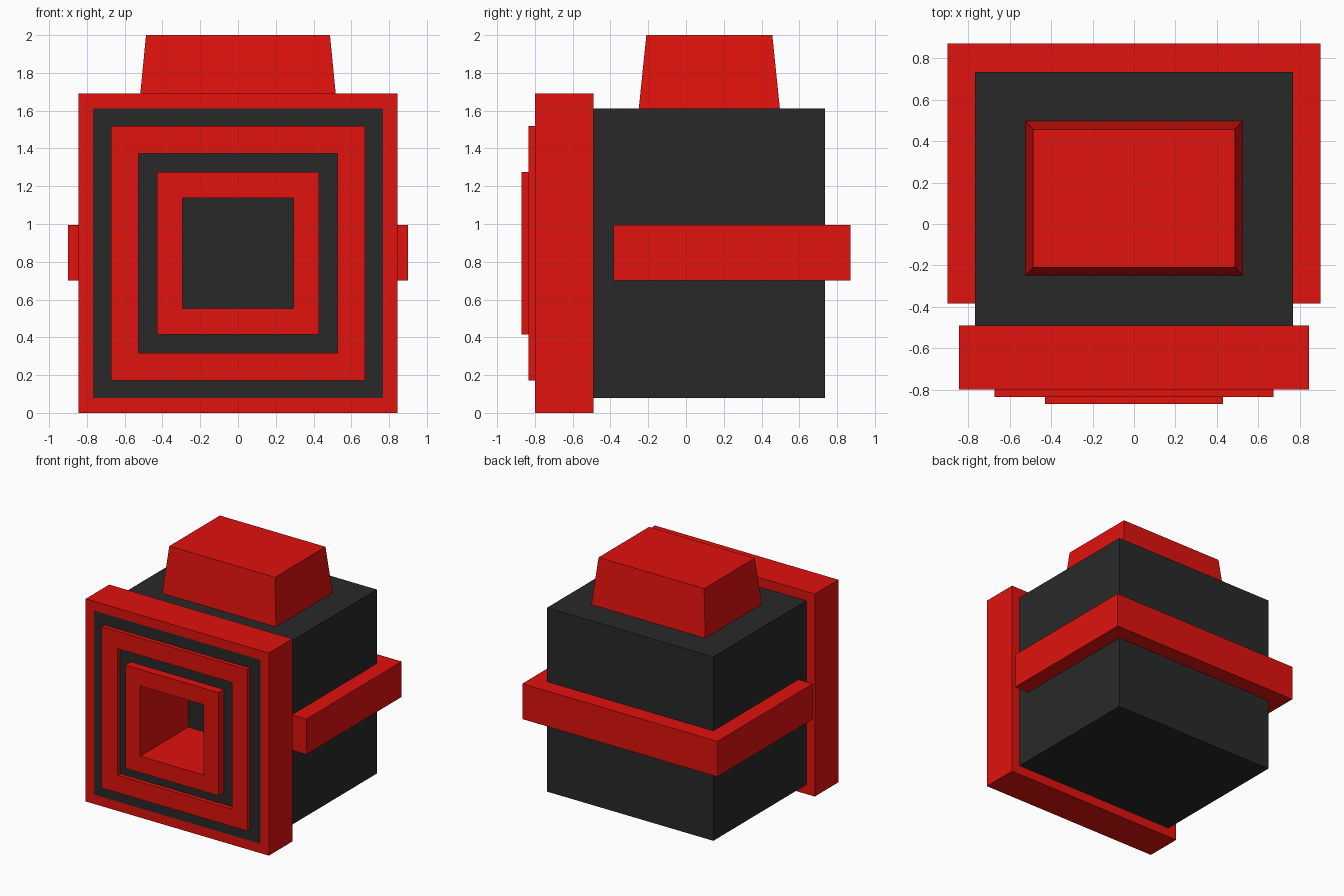
import bpy, bmesh

if "Cube" in bpy.data.objects:
    bpy.data.objects.remove(bpy.data.objects["Cube"])

ZC = 0.845  # height of the centre of the nested squares


def material(name, color):
    m = bpy.data.materials.new(name)
    m.diffuse_color = color
    m.use_nodes = True
    m.node_tree.nodes["Principled BSDF"].inputs["Base Color"].default_value = m.diffuse_color
    return m


DARK = material("dark_grey", (0.022, 0.022, 0.022, 1))
RED = material("red", (0.75, 0.006, 0.004, 1))


def loft(name, loops, mats, slots=None):
    """Skin equal-length point loops; slots gives start cap, bands, end cap materials."""
    bm = bmesh.new()
    rings = [[bm.verts.new(p) for p in loop] for loop in loops]
    slots = slots or [0] * (len(rings) + 1)
    bm.faces.new(rings[0]).material_index = slots[0]
    n = len(rings[0])
    for a, b, slot in zip(rings, rings[1:], slots[1:]):
        for i in range(n):
            j = (i + 1) % n
            bm.faces.new((a[i], a[j], b[j], b[i])).material_index = slot
    bm.faces.new(rings[-1]).material_index = slots[-1]
    bmesh.ops.recalc_face_normals(bm, faces=bm.faces)
    mesh = bpy.data.meshes.new(name)
    bm.to_mesh(mesh)
    bm.free()
    for m in mats:
        mesh.materials.append(m)
    obj = bpy.data.objects.new(name, mesh)
    bpy.context.collection.objects.link(obj)
    return obj


def square(h, y):
    return [(-h, y, ZC - h), (h, y, ZC - h), (h, y, ZC + h), (-h, y, ZC + h)]


def rect(x, y0, y1, z):
    return [(-x, y0, z), (x, y0, z), (x, y1, z), (-x, y1, z)]


# Body: back to front through the flange, stepped rings and deep square recess
# (half width, y, material of the band leading to this loop: 0 dark, 1 red)
steps = [
    (0.767, 0.735, 0), (0.767, -0.49, 0),               # box
    (0.845, -0.49, 1), (0.845, -0.80, 1),               # flange
    (0.767, -0.80, 1), (0.673, -0.80, 0),               # dark groove
    (0.673, -0.835, 1), (0.528, -0.835, 1), (0.528, -0.80, 1),  # middle ring
    (0.430, -0.80, 0),                                  # dark groove
    (0.430, -0.87, 1), (0.293, -0.87, 1),               # inner ring
    (0.293, -0.235, 1),                                 # recess
]
loft("body", [square(h, y) for h, y, _ in steps], [DARK, RED],
     [s for _, _, s in steps] + [0])

# Band wrapping the sides and back
half = [(0.90, 0.872), (0.90, -0.385), (0.76, -0.385), (0.76, 0.73)]
outline = half + [(-x, y) for x, y in reversed(half)]
loft("wrap_band", [[(x, y, z) for x, y in outline] for z in (0.70, 0.995)], [RED])

# Tapered block on top
loft("top_block", [rect(0.525, -0.25, 0.497, 1.61), rect(0.487, -0.21, 0.457, 2.0)], [RED])
